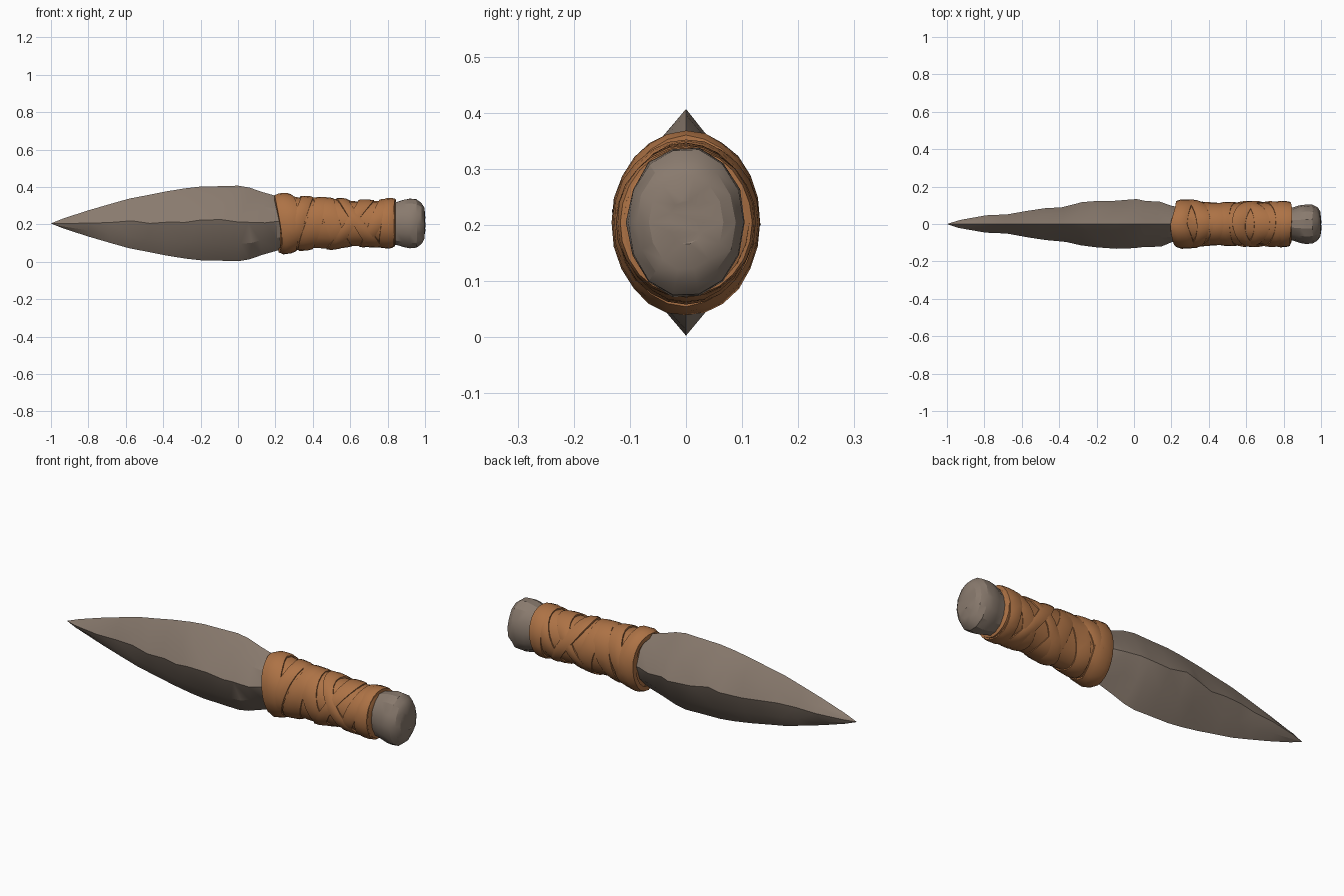
import bpy, bmesh, math, random
from mathutils import Vector

random.seed(4)
MID = 0.205  # height of the long axis

if "Cube" in bpy.data.objects:
    bpy.data.objects.remove(bpy.data.objects["Cube"])


def material(name, colour):
    m = bpy.data.materials.new(name)
    m.use_nodes = True
    m.diffuse_color = colour
    m.node_tree.nodes["Principled BSDF"].inputs["Base Color"].default_value = colour
    return m


STONE = material("stone", (0.25, 0.195, 0.155, 1))
LEATHER = material("leather", (0.42, 0.17, 0.06, 1))


def loft(name, rings, mat, angle, loop=False):
    """Skin a list of point rings; join the ends or cap them."""
    bm = bmesh.new()
    rows = [[bm.verts.new(p) for p in ring] for ring in rings]
    pairs = list(zip(rows, rows[1:])) + ([(rows[-1], rows[0])] if loop else [])
    for a, b in pairs:
        n = len(a)
        for i in range(n):
            j = (i + 1) % n
            bm.faces.new((a[i], a[j], b[j], b[i]))
    if not loop:
        bm.faces.new(rows[0])
        bm.faces.new(rows[-1])
    bmesh.ops.remove_doubles(bm, verts=bm.verts, dist=0.0005)
    bmesh.ops.triangulate(bm, faces=bm.faces)
    bmesh.ops.recalc_face_normals(bm, faces=bm.faces)
    me = bpy.data.meshes.new(name)
    bm.to_mesh(me)
    bm.free()
    me.materials.append(mat)
    ob = bpy.data.objects.new(name, me)
    bpy.context.collection.objects.link(ob)
    bpy.ops.object.select_all(action='DESELECT')
    ob.select_set(True)
    bpy.context.view_layer.objects.active = ob
    bpy.ops.object.shade_smooth_by_angle(angle=math.radians(angle))
    return ob


def sample(profile, x):
    """Half depth and half height of a profile at x."""
    for (x0, a0, b0), (x1, a1, b1) in zip(profile, profile[1:]):
        if x <= x1:
            t = max(0, (x - x0) / (x1 - x0))
            return a0 + (a1 - a0) * t, b0 + (b1 - b0) * t
    return profile[-1][1:]


def ellipse(x, ry, rz, n, jitter=0.0):
    ring = []
    for i in range(n):
        a = math.tau * i / n
        k = 1 + random.uniform(-jitter, jitter)
        ring.append(Vector((x + random.uniform(-jitter, jitter) * 0.15,
                            ry * k * math.cos(a), MID + rz * k * math.sin(a))))
    return ring


# Blade: knapped stone with sharp upper and lower edges and a wavy side ridge
BLADE = [(-1, 0, 0), (-0.93, 0.022, 0.028), (-0.8, 0.046, 0.07), (-0.68, 0.052, 0.105),
         (-0.58, 0.07, 0.133), (-0.48, 0.085, 0.152), (-0.38, 0.093, 0.172),
         (-0.28, 0.118, 0.188), (-0.2, 0.13, 0.197), (-0.1, 0.132, 0.199),
         (0, 0.13, 0.202), (0.06, 0.127, 0.192), (0.13, 0.118, 0.168),
         (0.22, 0.102, 0.142), (0.32, 0.09, 0.12)]
rings = []
for x, ry, rz in BLADE:
    ring = []
    bulge = 0.58 + 0.12 * max(0, x) / 0.3
    for side in (1, -1):
        ridge = random.uniform(-0.02, 0.12)
        shape = [(0, 1), (bulge, 0.54), (0.98, ridge), (bulge, -0.54)]
        if side < 0:
            shape = [(0, -1), (bulge, -0.54), (0.98, ridge), (bulge, 0.54)]
        for k, (u, v) in enumerate(shape):
            w = 0 if k == 0 else random.uniform(-0.05, 0.05)
            ring.append(Vector((x + w * 0.3 * (x > -1), side * ry * u * (1 + w), MID + rz * v)))
    rings.append(ring)
loft("blade", rings, STONE, 20)

# Pommel: rounded stone butt
POMMEL = [(0.78, 0.085, 0.112), (0.85, 0.088, 0.117), (0.885, 0.1, 0.128), (0.92, 0.106, 0.135),
          (0.955, 0.104, 0.132), (0.982, 0.088, 0.112), (0.995, 0.066, 0.085), (1, 0.03, 0.04)]
loft("pommel", [ellipse(*p, 14, 0.015) for p in POMMEL], STONE, 25)

# Leather sleeve under the wrapping
GRIP = [(0.2, 0.108, 0.142), (0.25, 0.12, 0.155), (0.33, 0.119, 0.139), (0.41, 0.105, 0.133),
        (0.5, 0.112, 0.133), (0.6, 0.113, 0.12), (0.7, 0.113, 0.118),
        (0.78, 0.114, 0.122), (0.835, 0.112, 0.126)]
sleeve = [ellipse(0.225, 0.106, 0.142, 20)]
sleeve += [ellipse(*p, 20, 0.012) for p in GRIP[1:]]
sleeve.append(ellipse(0.842, 0.095, 0.112, 20))
loft("grip_sleeve", sleeve, LEATHER, 30)


def strap(name, x, width, tilt, lift, bow=0.0, n=24):
    """Slanted band around the grip; tilt moves its top along the grip, bow its sides."""
    phase = random.uniform(0, math.tau)
    rings = []
    for i in range(n):
        a = math.tau * i / n
        cx = x + tilt * math.sin(a) + bow * abs(math.cos(a))
        w = width * (1 + 0.15 * math.sin(2 * a + phase)) / 2
        ring = []
        for dx, h in ((-w, -0.012), (-w * 0.95, lift * 0.7), (-w * 0.4, lift),
                      (w * 0.5, lift * 0.9), (w * 0.97, lift * 0.5), (w, -0.012)):
            px = min(max(cx + dx, 0.195), 0.845)
            ry, rz = sample(GRIP, px)
            h += random.uniform(-0.001, 0.001)
            ring.append(Vector((px, (ry + h) * math.cos(a), MID + (rz + h) * math.sin(a))))
        rings.append(ring)
    loft(name, rings, LEATHER, 28, loop=True)


# Wrapping: thick collar, parallel turns, crossed turns and an end binding
STRAPS = [("collar_strap", 0.25, 0.1, -0.012, 0.013, 0.025),
          ("collar_cross_strap", 0.315, 0.075, 0.055, 0.011, 0),
          ("middle_strap", 0.405, 0.085, 0.045, 0.009, 0),
          ("wide_strap", 0.505, 0.1, -0.05, 0.007, 0),
          ("rising_strap", 0.6, 0.075, 0.085, 0.009, 0),
          ("falling_strap", 0.645, 0.07, -0.085, 0.011, 0),
          ("rear_strap", 0.735, 0.07, 0.055, 0.009, 0),
          ("end_strap", 0.8, 0.07, 0.008, 0.011, 0)]
for s in STRAPS:
    strap(*s)
